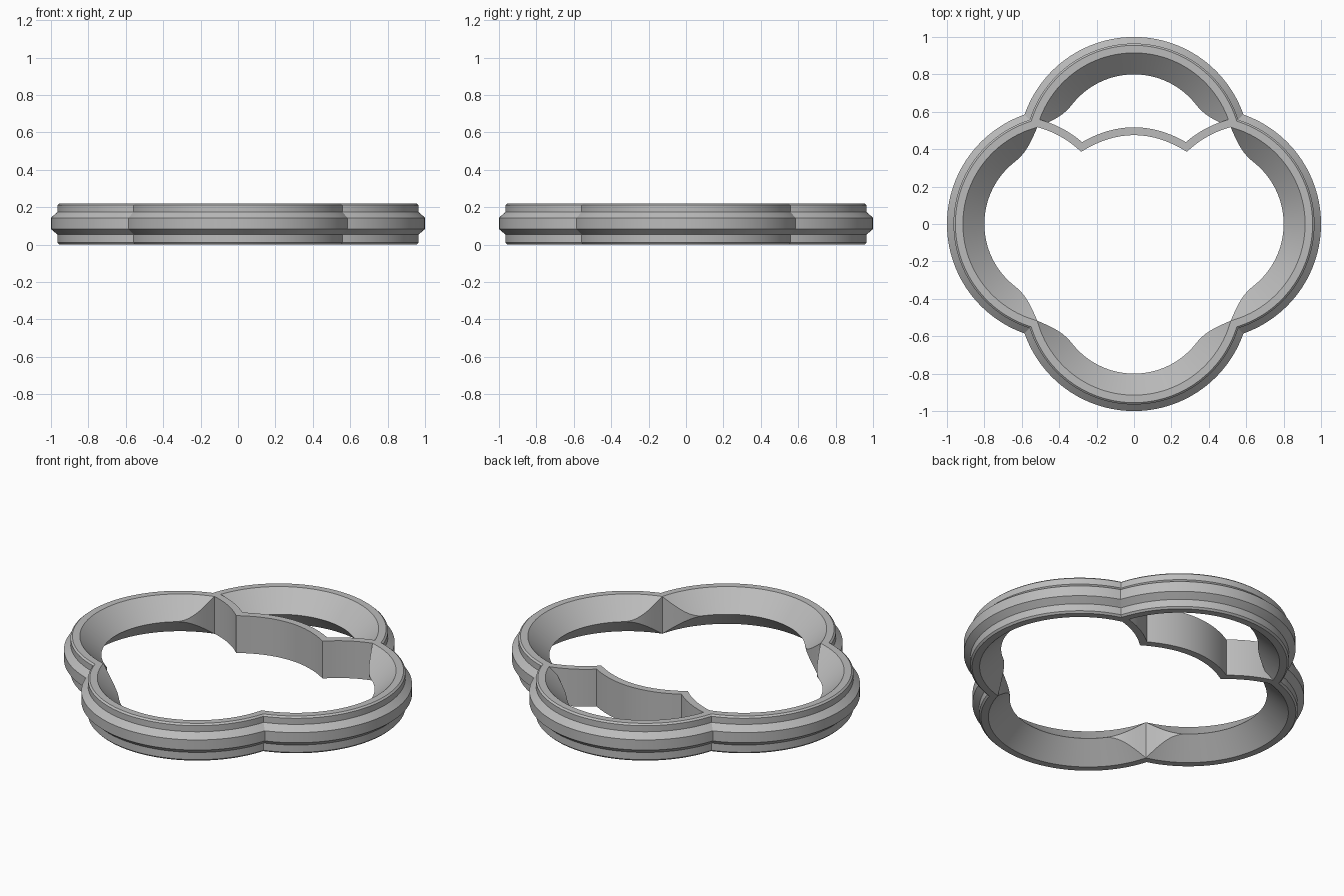
import bpy, bmesh, math
from mathutils import Vector, Matrix

if "Cube" in bpy.data.objects:
    bpy.data.objects.remove(bpy.data.objects["Cube"])

HEIGHT = 0.22
MID = HEIGHT / 2
CENTRE = 0.38              # distance of each lobe centre from the middle
R_RIM, R_RIDGE = 0.535, 0.42   # inner wall radius at the rims and at mid height
STEPS = 64                 # columns per lobe

grey = bpy.data.materials.new("plain_grey")
grey.use_nodes = True
grey.diffuse_color = (0.5, 0.5, 0.5, 1)
grey.node_tree.nodes["Principled BSDF"].inputs["Base Color"].default_value = grey.diffuse_color


def finish(bm, name, angle):
    bmesh.ops.remove_doubles(bm, verts=bm.verts, dist=0.0002)
    bmesh.ops.recalc_face_normals(bm, faces=bm.faces)
    mesh = bpy.data.meshes.new(name)
    bm.to_mesh(mesh)
    bm.free()
    mesh.materials.append(grey)
    obj = bpy.data.objects.new(name, mesh)
    bpy.context.collection.objects.link(obj)
    bpy.ops.object.select_all(action='DESELECT')
    obj.select_set(True)
    bpy.context.view_layer.objects.active = obj
    bpy.ops.object.shade_smooth_by_angle(angle=math.radians(angle))


def end_angle(r):
    """Angle at which a lobe of radius r meets its neighbour on the diagonal."""
    notch = (CENTRE + math.sqrt(2 * r * r - CENTRE ** 2)) / 2
    return math.acos((notch - CENTRE) / r)


# Outer profile, lower rim to upper rim: raised band with chamfers
OUTER = [(0.575, 0), (0.585, 0.01), (0.585, 0.053), (0.62, 0.083),
         (0.62, 0.143), (0.585, 0.175), (0.585, 0.211), (0.575, HEIGHT)]


def section(t):
    """Closed wall section at position t (-1 to 1) along a lobe."""
    pts = [(r, t * end_angle(r), z) for r, z in OUTER]
    a = t * end_angle(R_RIM)
    # Upright scoop where two lobes meet
    start = math.radians(50)
    u = max(0, (abs(a) - start) / (end_angle(R_RIM) - start))
    k = u ** 2.6
    scoop = R_RIDGE + (R_RIM - R_RIDGE) * k
    pts += [(R_RIM, a, HEIGHT), (scoop, a, MID + MID * k), (scoop, a, MID),
            (scoop, a, MID - MID * k), (R_RIM, a, 0)]
    return [Vector((r * math.sin(b), CENTRE + r * math.cos(b), z)) for r, b, z in pts]


# Four-lobed ring
bm = bmesh.new()
for quarter in range(4):
    turn = Matrix.Rotation(quarter * math.pi / 2, 3, 'Z')
    columns = [[bm.verts.new(turn @ p) for p in section(2 * i / STEPS - 1)]
               for i in range(STEPS + 1)]
    for a, b in zip(columns, columns[1:]):
        for j in range(len(a)):
            n = (j + 1) % len(a)
            bm.faces.new((a[j], a[n], b[n], b[j]))
finish(bm, "lobed_ring", 25)


# Scalloped divider across the rear
def arc(p, q, rise, steps):
    p, q = Vector(p), Vector(q)
    d = (q - p).normalized()
    n = Vector((-d.y, d.x))
    return [p.lerp(q, i / steps) + n * rise * 4 * (i / steps) * (1 - i / steps)
            for i in range(steps + 1)]


cusp, tip = (0.28, 0.412), (0.53, 0.543)
path = (arc((-tip[0], tip[1]), (-cusp[0], cusp[1]), 0.018, 12)[:-1]
        + arc((-cusp[0], cusp[1]), cusp, 0.084, 24)[:-1]
        + arc(cusp, tip, 0.018, 12))
HALF = 0.021
bm = bmesh.new()
rows = []
for i, p in enumerate(path):
    d0 = (p - path[max(i - 1, 0)]) if i else path[1] - p
    d1 = (path[i + 1] - p) if i + 1 < len(path) else d0
    n0, n1 = [Vector((-d.y, d.x)).normalized() for d in (d0, d1)]
    m = (n0 + n1).normalized()
    m *= HALF / m.dot(n0)
    rows.append([bm.verts.new((*(p + m * s), z))
                 for s, z in ((-1, 0), (1, 0), (1, HEIGHT), (-1, HEIGHT))])
for a, b in zip(rows, rows[1:]):
    for j in range(4):
        n = (j + 1) % 4
        bm.faces.new((a[j], a[n], b[n], b[j]))
bm.faces.new(rows[0])
bm.faces.new(rows[-1])
finish(bm, "scalloped_divider", 30)
